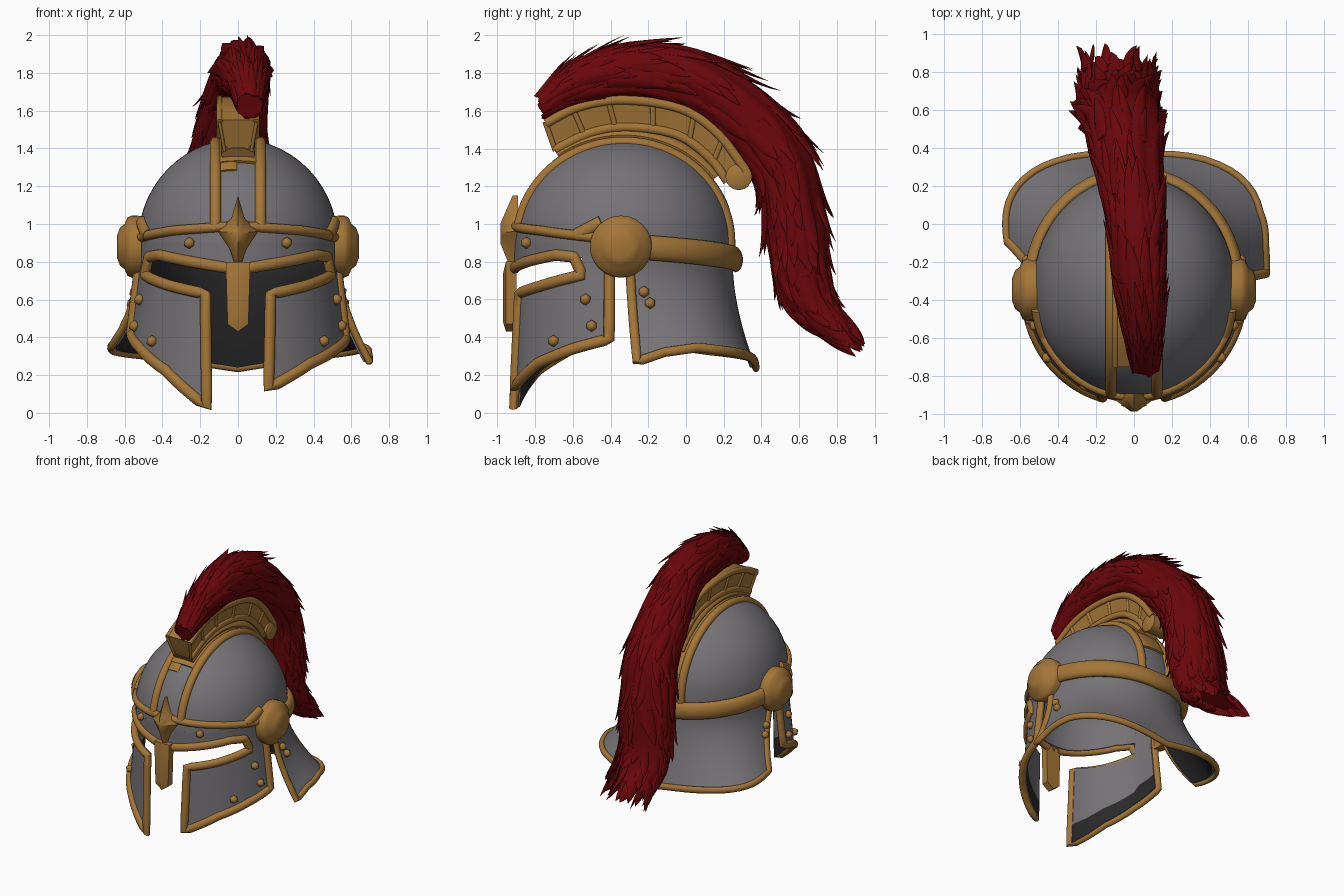
import bpy, bmesh, random
from math import sin, cos, pi, asin, sqrt
from mathutils import Vector

random.seed(7)
old = bpy.data.objects.get("Cube")
if old:
    bpy.data.objects.remove(old)


def material(name, rgb):
    m = bpy.data.materials.new(name)
    m.use_nodes = True
    m.diffuse_color = (*rgb, 1)
    m.node_tree.nodes["Principled BSDF"].inputs["Base Color"].default_value = (*rgb, 1)
    return m


STEEL = material("grey steel", (0.178, 0.17, 0.182))
GOLD = material("old gold", (0.37, 0.18, 0.038))
RED = material("dark red hair", (0.145, 0.002, 0.003))
DARK = material("dark lining", (0.022, 0.022, 0.022))
CY = -0.33
made = []


def make(name, bm, *mats):
    bmesh.ops.remove_doubles(bm, verts=bm.verts, dist=0.0002)
    bmesh.ops.recalc_face_normals(bm, faces=bm.faces)
    me = bpy.data.meshes.new(name)
    bm.to_mesh(me)
    bm.free()
    for m in mats:
        me.materials.append(m)
    ob = bpy.data.objects.new(name, me)
    bpy.context.collection.objects.link(ob)
    made.append(ob)


def surf(a, z, off=0.0):
    """Point on the helmet at angle a from the front and height z."""
    if z > 0.9:
        e = asin(min(1, (z - 0.9) / 0.55))
        k = cos(e)
        return Vector(((0.53 + off) * k * sin(a), CY - (0.58 + off) * k * cos(a), 0.9 + (0.55 + off) * sin(e)))
    d = max(0, 0.75 - z) / 0.5
    if abs(a) > 1.52:
        bulge = sin(2 * a) ** 2
        fx, fy = 0.17 * d ** 1.6 * (1 + 1.3 * bulge), 0.115 * d ** 1.6 * (1 + 1.1 * bulge)
    else:
        fx, fy = 0.06 * d, 0.015 * d
    return Vector(((0.53 + fx + off) * sin(a), CY - (0.58 + fy + off) * cos(a), z))


def dense(path, n=6):
    pts = [Vector(p) for p in path]
    return [p.lerp(q, k / n) for p, q in zip(pts, pts[1:]) for k in range(n)] + [pts[-1]]


def panel(name, low, up, rows=8, dome=False, n=6):
    """Curved plate with thickness between two edges given as (angle, height)."""
    low, up = dense(low, n), dense(up, n)
    last, bm, g = len(low) - 1, bmesh.new(), {}
    for k, off in enumerate((0, -0.03)):
        for i in range(last + 1):
            for j in range(rows + 1):
                t = sin(j / rows * pi / 2) if dome else j / rows
                g[k, i, j] = bm.verts.new(surf(*low[i].lerp(up[i], t), off))
        for i in range(last):
            for j in range(rows):
                f = bm.faces.new((g[k, i, j], g[k, i + 1, j], g[k, i + 1, j + 1], g[k, i, j + 1]))
                c = f.calc_center_median()
                f.material_index = int(k == 1 and (c.y > -0.38 or (c.z < 0.5 and j < 2)))
    rim = [(i, 0) for i in range(last + 1)]
    if not dome:
        rim += [(last, j) for j in range(1, rows + 1)]
        rim += [(i, rows) for i in range(last - 1, -1, -1)]
        rim += [(0, j) for j in range(rows - 1, -1, -1)]
    for p, q in zip(rim, rim[1:]):
        bm.faces.new((g[(0,) + p], g[(0,) + q], g[(1,) + q], g[(1,) + p]))
    make(name, bm, STEEL, DARK)


def loft(bm, rings):
    vs = [[bm.verts.new(p) for p in r] for r in rings]
    n = len(vs[0])
    for r, q in zip(vs, vs[1:]):
        for i in range(n):
            bm.faces.new((r[i], r[(i + 1) % n], q[(i + 1) % n], q[i]))
    bm.faces.new(vs[0])
    bm.faces.new(vs[-1])


def sweep(bm, pts, refs, w, h, taper=lambda t: 1, sides=14):
    """Oval bar along points; refs are the outward directions."""
    rings, last = [], len(pts) - 1
    for i, p in enumerate(pts):
        tan = (pts[min(i + 1, last)] - pts[max(i - 1, 0)]).normalized()
        side = tan.cross(refs[i]).normalized()
        nor = side.cross(tan)
        k = taper(i / last)
        rings.append([p + side * w * k * cos(2 * pi * j / sides) + nor * h * k * sin(2 * pi * j / sides)
                      for j in range(sides)])
    loft(bm, rings)


def band(name, path, w, h, lift=0.002):
    path = dense(path)
    pts = [surf(a, z, lift) for a, z in path]
    bm = bmesh.new()
    sweep(bm, pts, [surf(a, z, 0.1) - p for (a, z), p in zip(path, pts)], w, h)
    make(name, bm, GOLD)


def dome_arc(name, x, start, stop, w, h, lift=1.0):
    """Bar running front to back over the dome."""
    c, bm = sqrt(1 - (x / .53) ** 2) * lift, bmesh.new()
    ts = [start + (stop - start) * k / 36 for k in range(37)]
    arc = [Vector((x, -.58 * c * cos(t), .55 * c * sin(t))) for t in ts]
    sweep(bm, [p + Vector((0, CY, .9)) for p in arc], arc, w, h)
    make(name, bm, GOLD)


def spline(keys, s):
    i = max(0, min(int(s), len(keys) - 2))
    t, a, b = s - i, keys[i], keys[i + 1]
    if t > 1:
        return a + (b - a) * t
    m0, m1 = (b - keys[max(i - 1, 0)]) / 2, (keys[min(i + 2, len(keys) - 1)] - a) / 2
    return (a * (2 * t**3 - 3 * t**2 + 1) + m0 * (t**3 - 2 * t**2 + t)
            + b * (3 * t**2 - 2 * t**3) + m1 * (t**3 - t**2))


def lathe_x(name, y, z, profile):
    """Round part about a sideways axis; profile is (radius, x)."""
    bm = bmesh.new()
    loft(bm, [[(x, y + r * cos(k * pi / 12), z + r * sin(k * pi / 12)) for k in range(24)] for r, x in profile])
    make(name, bm, GOLD)


# Dome and brow
panel("dome", [(-pi, .9), (0, .9), (pi, .9)], [(-pi, 1.45), (0, 1.45), (pi, 1.45)], 14, True, 28)
half = [(0.2, .775), (.9, .835), (1.1, .825), (1.44, .80)]
brow = [(-a, z) for a, z in half[::-1]] + half
panel("brow_plate", brow, [(a, .905) for a, z in brow], 3)
band("brow_band", [(-1.44, .92), (-.7, .965), (0, .99), (.7, .965), (1.44, .92)], .026, .026)

# Cheeks, side discs and rivets
for s, word, tip, back in ((-1, "right", .03, .42), (1, "left", .13, .39)):
    drop = lambda f: tip + (back - tip) * f
    low = [(.27, tip), (.7, drop(.5)), (1.1, drop(.8)), (1.2, drop(.86)), (1.44, back)]
    up = [(.32, .64), (.7, .675), (1.16, .72), (1.18, .835), (1.44, .835)]
    flip = lambda path: [(s * a, z) for a, z in path]
    panel(word + "_cheek", flip(low), flip(up))
    band(word + "_face_trim", flip([(.08, .765)] + half[:3] + [(1.18, .73), (.7, .67), (.32, .63)]
                                   + low + [(1.44, .84)]), .03, .026)
    lathe_x(word + "_disc", -.345, .88, [(r, s * x) for r, x in
            ((.163, .51), (.165, .56), (.155, .585), (.12, .6), (.1, .625), (.06, .64))])
    band(word + "_disc_tab", flip([(1.12, .94), (1.36, 1.01)]), .035, .028)
    bm = bmesh.new()
    for a, z in ((1.22, .6), (1.28, .46), (.9, .38), (1.75, .64), (.5, .9), (1.8, .58)):
        new = bmesh.ops.create_icosphere(bm, subdivisions=1, radius=.032)["verts"]
        bmesh.ops.translate(bm, verts=new, vec=surf(s * a, z, .008))
    make(word + "_rivets", bm, GOLD)

# Neck guard with its trim and belt
edge = [(-1.92, .36), (-2.2, .33), (-2.6, .30), (-pi, .24), (-3.72, .31), (-4.15, .345), (-4.4, .32), (-4.61, .27)]
top = [(-1.6, .9)] + [(a, .9) for a, z in edge[1:-1]] + [(-4.66, .9)]
panel("neck_guard", edge, top, 12)
band("neck_guard_trim", [(-1.6, .8)] + edge + [(-4.66, .8)], .025, .02)
band("rear_belt", [(-1.65, .88), (-2.3, .85), (-pi, .81), (-3.98, .85), (-4.6, .88)], .066, .038, .014)

# Twin bars over the dome, with the gilded strip under the crest between them
dome_arc("right_dome_bar", -.12, .13, 3.24, .03, .027)
dome_arc("left_dome_bar", .12, .13, 3.24, .03, .027)
dome_arc("gilded_strip", 0, .88, 2.8, .1, .014)
dome_arc("front_gilding", -.05, .77, .95, .045, .01)
dome_arc("crest_base", 0, .95, 2.5, .09, .045, 1.04)

# Nose guard and brow ornament
for name, outline, y0, y1, peak, tall in (
        ("nose_guard", [(0, .43), (.055, .47), (.065, .8), (-.065, .8), (-.055, .47)], -.9, -.955, -.97, .7),
        ("brow_ornament", [(0, 1.15), (.035, 1.03), (.105, .96), (.045, .87), (0, .74),
                           (-.045, .87), (-.105, .96), (-.035, 1.03)], -.89, -.92, -.985, .25)):
    bm = bmesh.new()
    mid_z = sum(z for x, z in outline) / len(outline)
    loft(bm, [[(x, y0, z) for x, z in outline], [(x, y1, z) for x, z in outline],
              [(x * .15, peak, mid_z + (z - mid_z) * tall) for x, z in outline]])
    make(name, bm, GOLD)

# Crest holder: keys are bottom y, z and top y, z
keys = [Vector(k) for k in ((-.69, 1.38, -.75, 1.55), (-.5, 1.47, -.57, 1.64), (-.3, 1.5, -.33, 1.675),
                            (-.05, 1.46, -.03, 1.63), (.12, 1.34, .17, 1.5), (.21, 1.22, .33, 1.29))]
path = [spline(keys, k / 6) for k in range(31)]
bm = bmesh.new()
loft(bm, [[(-.07, a, b), (.07, a, b), (.1, c, d), (-.1, c, d)] for a, b, c, d in path])
make("crest_holder", bm, GOLD)
bm = bmesh.new()
for s in (-1, 1):
    on = lambda k, f: Vector((s * (.07 + .03 * f), k[0] + (k[2] - k[0]) * f, k[1] + (k[3] - k[1]) * f))
    out = [Vector((s, 0, 0))] * len(path)
    for f in (.08, .9):
        sweep(bm, [on(k, f) for k in path], out, .024, .018)
    for k in path[::5]:
        sweep(bm, [on(k, .05), on(k, .95)], out, .014, .009)
make("crest_ribs", bm, GOLD)
lathe_x("crest_end_roll", .28, 1.25, [(.05, -.11), (.07, -.1), (.07, .1), (.05, .11)])

# Plume: keys are top y, z, bottom y, z, middle x and half width
hair = [Vector(k) for k in (
    (-.79, 1.69, -.75, 1.56, .06, .07), (-.62, 1.85, -.58, 1.62, .05, .1), (-.3, 1.955, -.34, 1.65, .03, .13),
    (.07, 1.91, -.02, 1.6, .01, .15), (.42, 1.69, .2, 1.42, -.03, .18), (.64, 1.42, .38, 1.2, -.055, .2),
    (.73, 1.09, .42, .98, -.075, .21), (.755, .8, .47, .72, -.085, .21), (.79, .6, .55, .53, -.085, .205),
    (.88, .46, .75, .4, -.085, .19))]


def plume(s, phi, g=1.0):
    yt, zt, yb, zb, x, w = spline(hair, s)
    u = g * sin(phi) / 2
    return Vector((x + w * g * cos(phi), min(1, (yt + yb) / 2 + (yt - yb) * u), min(2, (zt + zb) / 2 + (zt - zb) * u)))


bm = bmesh.new()
loft(bm, [[plume(s / 5, k * pi / 20, 1 + .05 * sin(k * .9 * pi / 2 + s * .12)) for k in range(40)] for s in range(45)])
make("plume_core", bm, RED)

# Broad tapering locks that lift away from the plume at their tips
bm = bmesh.new()
for n in range(300):
    s0 = random.uniform(-.2, 8.4) if n < 265 else random.uniform(8, 8.8)
    phi, turn = random.uniform(0, 2 * pi), random.uniform(-.3, .3)
    span, grow = random.uniform(.75, 1.3), random.uniform(.05, .4) * (.4 + .6 * abs(sin(phi)))
    if s0 < 4 and sin(phi) < 0:
        grow *= .25
    ts = [k / 7 for k in range(8)]
    pts = [plume(s0 + span * t, phi + turn * t, .96 + .06 * t + grow * t ** 3) for t in ts]
    refs = [p - plume(s0 + span * t, phi, 0) for p, t in zip(pts, ts)]
    wide = random.uniform(.04, .07) * (.55 if s0 < 1 else 1)
    sweep(bm, pts, refs, wide, wide * .35, lambda t: max(.02, (1 - t) ** .8 * (.5 + t)), 8)
make("plume_locks", bm, RED)

# Smooth shading with sharp edges kept
bpy.ops.object.select_all(action="DESELECT")
for ob in made:
    ob.select_set(True)
bpy.context.view_layer.objects.active = made[0]
bpy.ops.object.shade_smooth_by_angle(angle=.85)
